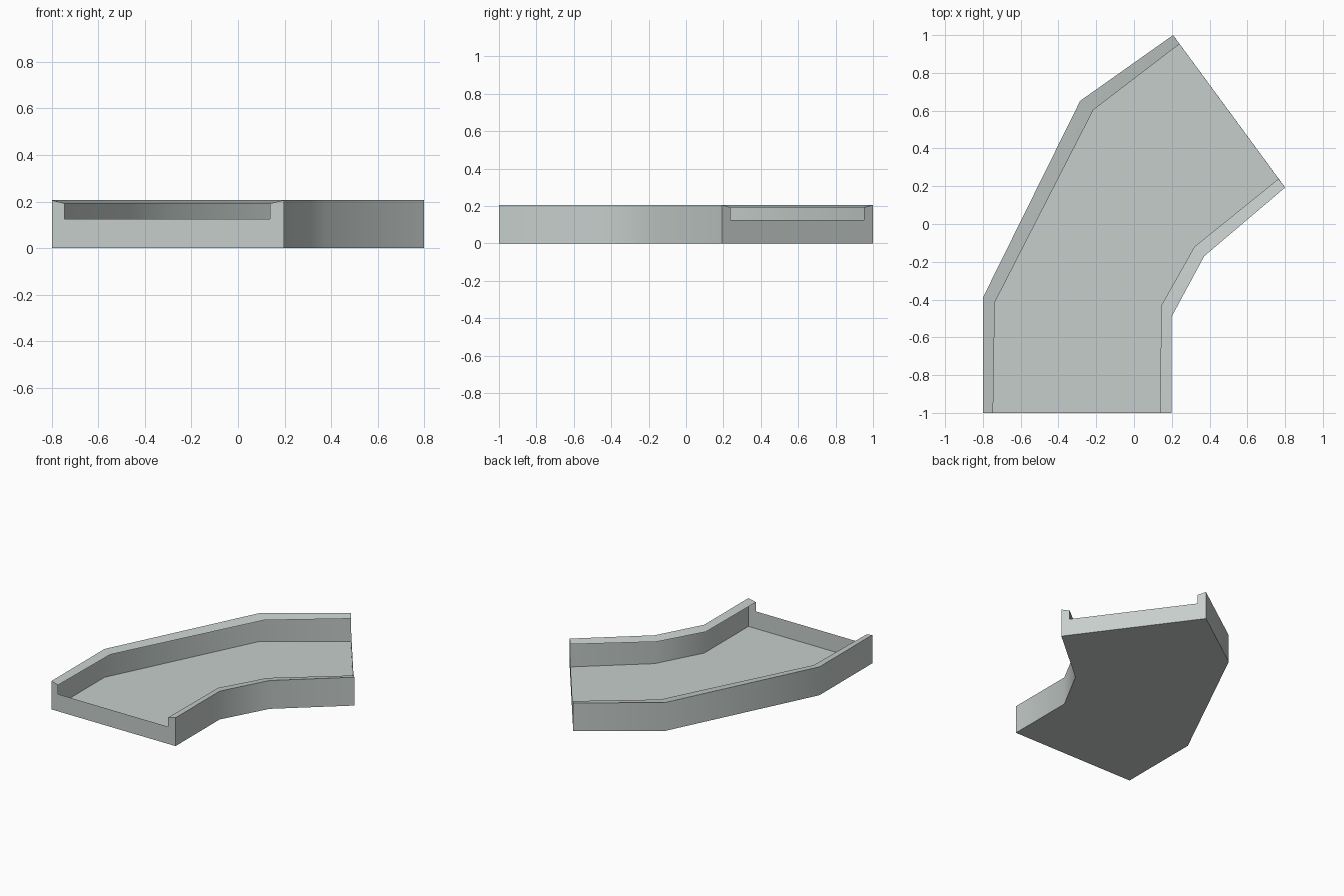
import bpy, bmesh, math

if "Cube" in bpy.data.objects:
    bpy.data.objects.remove(bpy.data.objects["Cube"])

mat = bpy.data.materials.new("pale grey")
mat.diffuse_color = (0.565, 0.615, 0.60, 1)
mat.use_nodes = True
mat.node_tree.nodes["Principled BSDF"].inputs["Base Color"].default_value = mat.diffuse_color

# Plan lines of the curved channel, four stations each
outer_left = [(-0.80, -1.0), (-0.80, -0.39), (-0.285, 0.652), (0.207, 1.0)]
inner_left = [(-0.746, -1.0), (-0.737, -0.415), (-0.215, 0.604), (0.241, 0.953)]
inner_right = [(0.138, -1.0), (0.144, -0.432), (0.32, -0.12), (0.765, 0.239)]
outer_right = [(0.198, -1.0), (0.198, -0.493), (0.372, -0.17), (0.80, 0.193)]
BASE, NOTCH, LIP, TOP = 0.0, 0.125, 0.192, 0.206

# Hollow shell swept along the stations: bottom sheet, outer walls and sloping rims
section = [(outer_left, BASE), (outer_left, TOP), (inner_left, LIP),
           (inner_right, LIP), (outer_right, TOP), (outer_right, BASE)]
bm = bmesh.new()
rings = [[bm.verts.new((*line[i], z)) for line, z in section] for i in range(4)]
for a, b in zip(rings, rings[1:]):
    for k in (0, 1, 3, 4, 5):  # the gap between the rims stays open
        j = (k + 1) % 6
        bm.faces.new((a[k], a[j], b[j], b[k]))

# Thin notched end plates
for i in (0, 3):
    notch = [bm.verts.new((*line[i], NOTCH)) for line in (inner_left, inner_right)]
    loop = rings[i][:3] + notch + rings[i][3:]
    bm.faces.new(loop[::-1] if i == 0 else loop)

mesh = bpy.data.meshes.new("curved_channel")
bm.to_mesh(mesh)
bm.free()
mesh.materials.append(mat)
channel = bpy.data.objects.new("curved_channel", mesh)
bpy.context.collection.objects.link(channel)

# Smooth the bends, keep profile edges sharp
bpy.context.view_layer.objects.active = channel
channel.select_set(True)
bpy.ops.object.shade_smooth_by_angle(angle=math.radians(35))
